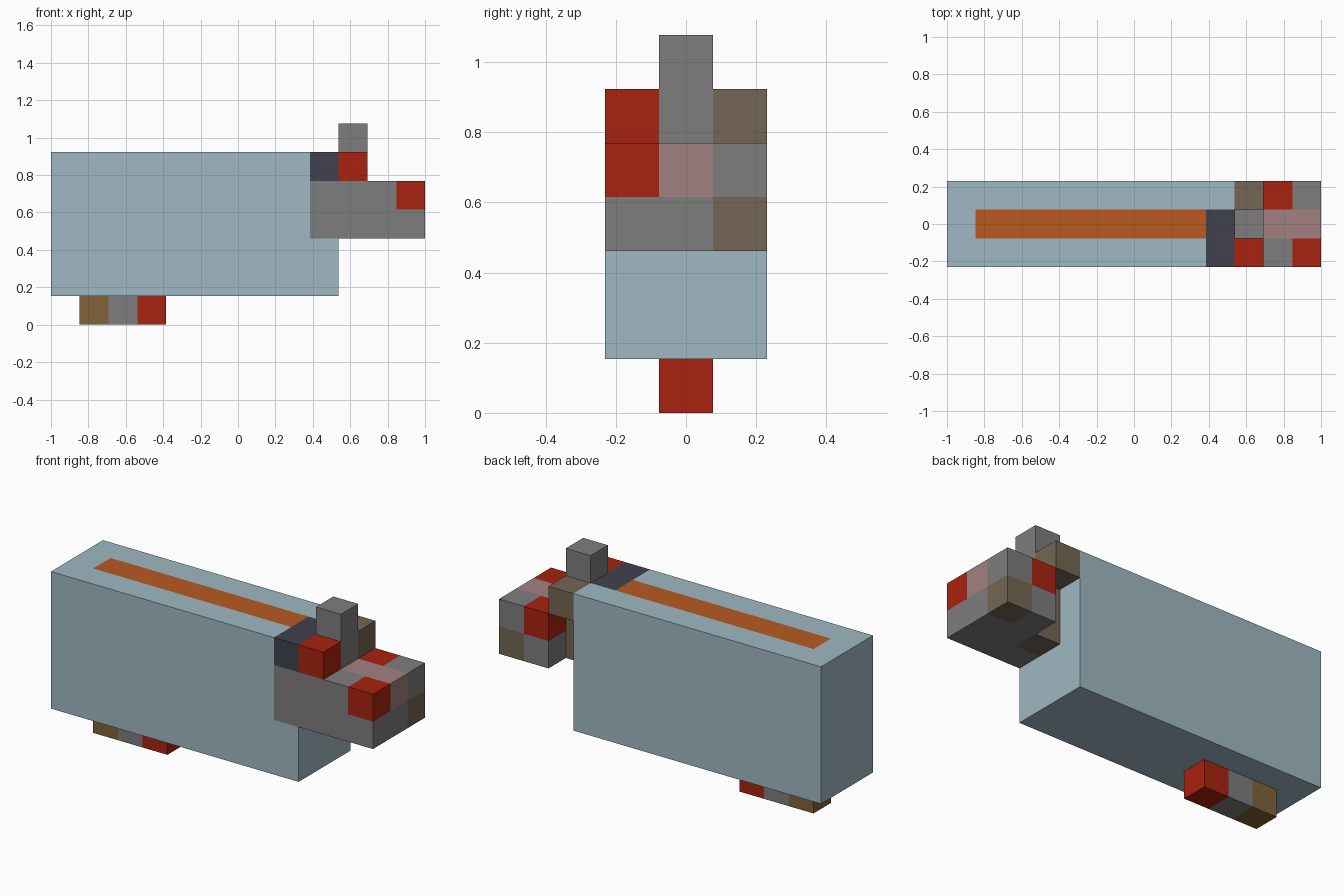
import bpy, bmesh
from itertools import product
from mathutils import Vector

if "Cube" in bpy.data.objects:
    bpy.data.objects.remove(bpy.data.objects["Cube"], do_unlink=True)

UNIT = 2 / 13                      # edge of one cell
CENTRE = Vector((6.5, 1.5, 0))     # cell coordinates of the ground centre


def srgb(*rgb):
    return [((c / 255 + 0.055) / 1.055) ** 2.4 for c in rgb] + [1]


PALETTE = {
    "pale_blue": srgb(159, 184, 194),
    "orange": srgb(186, 90, 34),
    "slate": srgb(65, 65, 79),
    "red": srgb(169, 34, 15),
    "grey": srgb(127, 125, 125),
    "pink": srgb(162, 129, 129),
    "umber": srgb(116, 102, 83),
    "brown": srgb(129, 98, 57),
}
MATS = {}
for name, colour in PALETTE.items():
    mat = bpy.data.materials.new(name)
    mat.use_nodes = True
    mat.diffuse_color = colour
    mat.node_tree.nodes["Principled BSDF"].inputs["Base Color"].default_value = colour
    MATS[name] = mat


def cells(lo, hi):
    return set(product(*(range(a, b) for a, b in zip(lo, hi))))


# Colour rules: each takes a cell and the face direction
def body_colour(cell, normal):
    x, y, z = cell
    if x == 9 and z == 5 and y < 2:
        return "slate"
    if x == 9 and z in (3, 4) and normal.y < 0:
        return "grey"
    if normal.z > 0 and y == 1 and 1 <= x <= 8:
        return "orange"
    return "pale_blue"


def head_colour(cell, normal):
    x, y, z = cell
    if cell in {(12, 2, 3), (10, 1, 3), (10, 1, 4)}:
        return "umber"
    if cell in {(11, 2, 4), (12, 0, 4)}:
        return "red"
    if y == 1 and z == 4:
        return "pink"
    return "grey"


def foot_colour(cell, normal):
    return ("brown", "grey", "red")[cell[0] - 1]


def plain(colour):
    return lambda cell, normal: colour


# Parts as groups of cells; the head has a notch at the back beside the body
PARTS = {
    "body": (cells((0, 0, 1), (10, 3, 6)), body_colour),
    "head": (cells((10, 0, 3), (13, 3, 5)) - cells((10, 2, 3), (11, 3, 5)), head_colour),
    "foot": (cells((1, 1, 0), (4, 2, 1)), foot_colour),
    "crest": (cells((10, 1, 5), (11, 2, 7)), plain("grey")),
    "right_brow": (cells((10, 0, 5), (11, 1, 6)), plain("red")),
    "left_brow": (cells((10, 2, 5), (11, 3, 6)), plain("umber")),
}
OCCUPIED = set().union(*(group for group, rule in PARTS.values()))
DIRECTIONS = [Vector(d) for d in product((-1, 0, 1), repeat=3) if sum(map(abs, d)) == 1]


def build(name, group, rule):
    """Skin the outside of a cell group, then merge flat areas of one colour."""
    bm = bmesh.new()
    slots = []
    for cell in sorted(group):
        for n in DIRECTIONS:
            if tuple(int(c + d) for c, d in zip(cell, n)) in OCCUPIED:
                continue
            middle = Vector(cell) + Vector((0.5, 0.5, 0.5)) + n / 2
            side = Vector((n.y, n.z, n.x)) / 2
            up = n.cross(side)
            corners = (-side - up, side - up, side + up, up - side)
            face = bm.faces.new([bm.verts.new((middle + c - CENTRE) * UNIT) for c in corners])
            colour = rule(cell, n)
            if colour not in slots:
                slots.append(colour)
            face.material_index = slots.index(colour)
    bmesh.ops.remove_doubles(bm, verts=bm.verts, dist=0.001)
    bmesh.ops.dissolve_limit(bm, angle_limit=0.02, verts=bm.verts, edges=bm.edges,
                             delimit={"MATERIAL"})
    mesh = bpy.data.meshes.new(name)
    bm.to_mesh(mesh)
    bm.free()
    for colour in slots:
        mesh.materials.append(MATS[colour])
    bpy.context.collection.objects.link(bpy.data.objects.new(name, mesh))


for name, (group, rule) in PARTS.items():
    build(name, group, rule)
